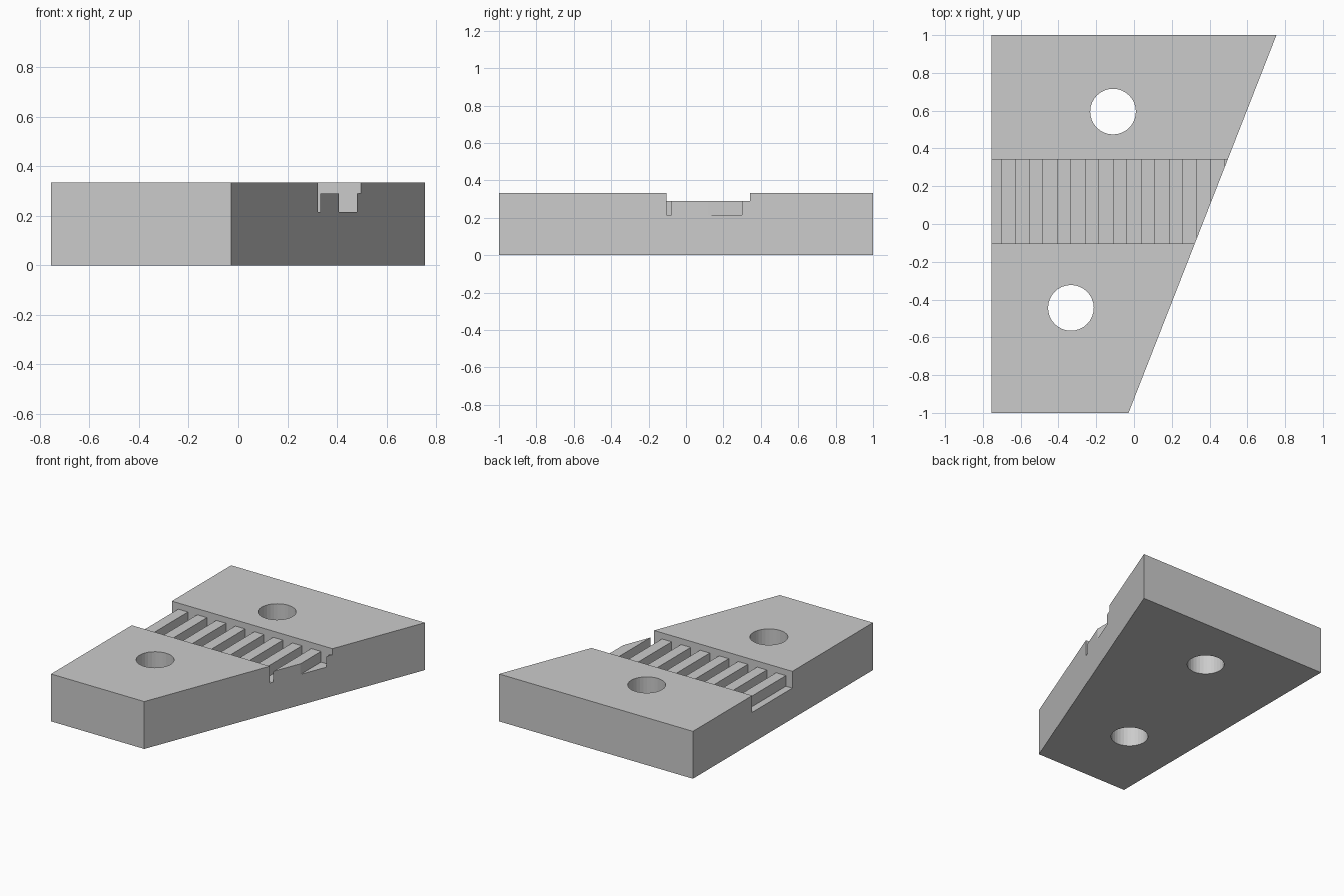
import bpy, bmesh, math
from mathutils import Vector

if "Cube" in bpy.data.objects:
    bpy.data.objects.remove(bpy.data.objects["Cube"])

H = 0.333                                  # plate thickness
CHANNEL_Y = (-0.104, 0.341)                # front and back wall of the channel
RIDGE_Z, GROOVE_Z = 0.29, 0.215            # ridge tops and groove floors


def prism(name, points, direction):
    """Extrude a closed loop of 3D points along a direction vector."""
    bm = bmesh.new()
    face = bm.faces.new([bm.verts.new(p) for p in points])
    out = bmesh.ops.extrude_face_region(bm, geom=[face])
    moved = [g for g in out["geom"] if isinstance(g, bmesh.types.BMVert)]
    bmesh.ops.translate(bm, verts=moved, vec=Vector(direction))
    bmesh.ops.recalc_face_normals(bm, faces=bm.faces)
    mesh = bpy.data.meshes.new(name)
    bm.to_mesh(mesh)
    bm.free()
    obj = bpy.data.objects.new(name, mesh)
    bpy.context.collection.objects.link(obj)
    return obj


def cut(target, cutter):
    """Subtract the cutter from the target and remove it."""
    cutter.hide_render = True
    mod = target.modifiers.new("cut", "BOOLEAN")
    mod.operation, mod.solver, mod.object = "DIFFERENCE", "EXACT", cutter
    bpy.context.view_layer.objects.active = target
    bpy.ops.object.modifier_apply(modifier=mod.name)
    bpy.data.objects.remove(cutter)


# Plate with one slanted side
outline = [(-0.754, -1), (-0.029, -1), (0.754, 1), (-0.754, 1)]
plate = prism("clamp_plate", [(x, y, 0) for x, y in outline], (0, 0, H))

# Toothed channel: comb profile across x, extruded along y
comb = [(-0.9, 0.5), (-0.9, GROOVE_Z)]
for i in range(8):
    x0 = -0.704 + i * 0.148
    x1 = x0 + 0.0755
    comb += [(x0, GROOVE_Z), (x0, RIDGE_Z), (x1, RIDGE_Z), (x1, GROOVE_Z)]
comb += [(0.48, GROOVE_Z), (0.48, RIDGE_Z), (0.9, RIDGE_Z), (0.9, 0.5)]
y0, y1 = CHANNEL_Y
cut(plate, prism("channel_cutter", [(x, y0, z) for x, z in comb], (0, y1 - y0, 0)))

# Two bolt holes through the plate
for cx, cy in ((-0.111, 0.595), (-0.334, -0.444)):
    ring = [(cx + 0.121 * math.cos(a), cy + 0.121 * math.sin(a), -0.1)
            for a in (2 * math.pi * k / 32 for k in range(32))]
    cut(plate, prism("hole_cutter", ring, (0, 0, 0.7)))
